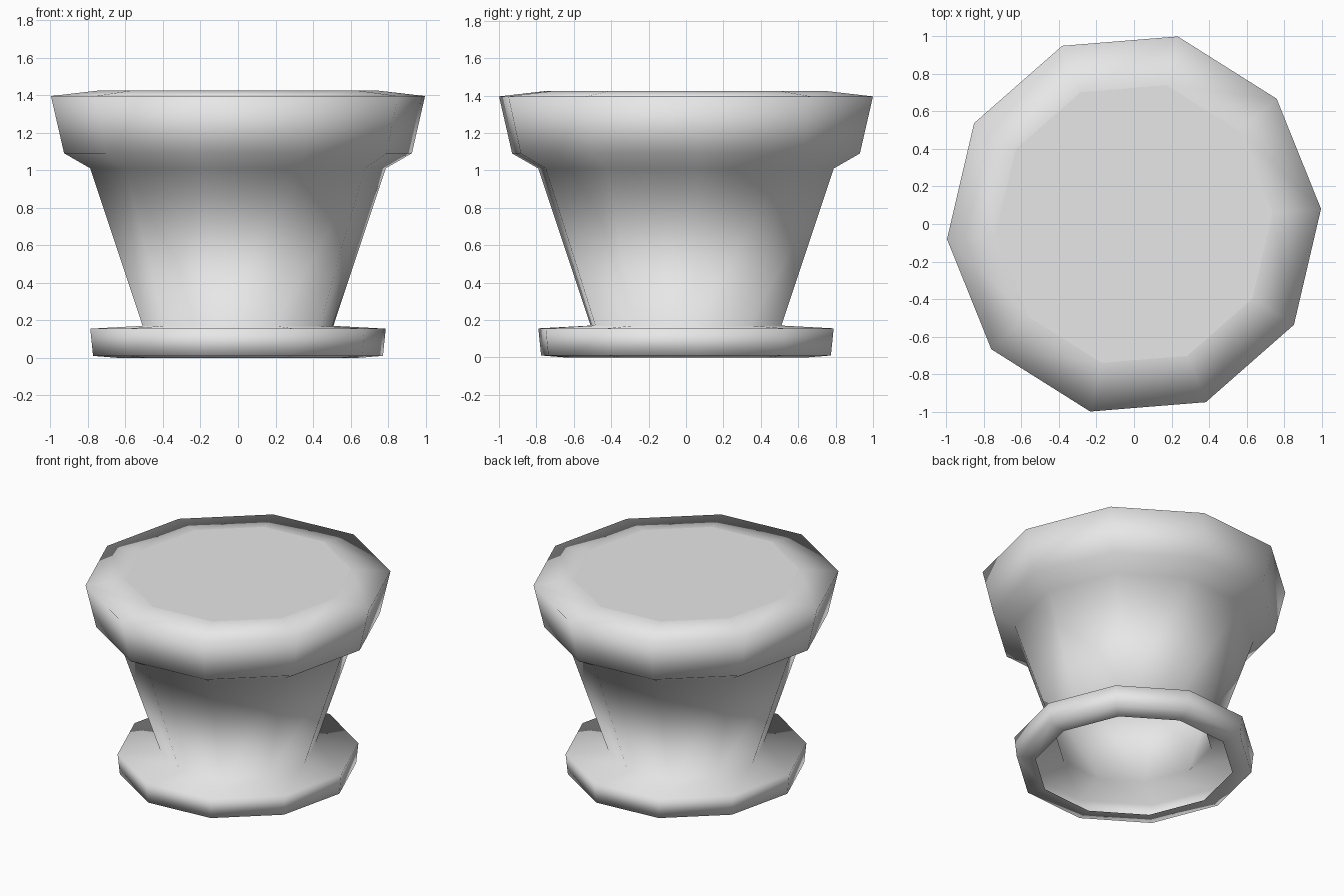
import bpy
import bmesh
from math import cos, sin, radians, tau

cube = bpy.data.objects.get("Cube")
if cube:
    bpy.data.objects.remove(cube, do_unlink=True)

SIDES = 10
TURN = radians(4.5)
STRETCH_Y = 1.028

clay = bpy.data.materials.new("light_grey_clay")
clay.use_nodes = True
clay.diffuse_color = (0.8, 0.8, 0.8, 1)
clay.node_tree.nodes["Principled BSDF"].inputs["Base Color"].default_value = (0.8, 0.8, 0.8, 1)


def ring(bm, radius, z):
    """One ten-sided ring of vertices."""
    angles = [TURN + tau * i / SIDES for i in range(SIDES)]
    return [bm.verts.new((radius * cos(a), radius * STRETCH_Y * sin(a), z)) for a in angles]


def finish(bm, name, smooth):
    mesh = bpy.data.meshes.new(name)
    for face in bm.faces:
        face.smooth = smooth
    bm.to_mesh(mesh)
    bm.free()
    mesh.materials.append(clay)
    obj = bpy.data.objects.new(name, mesh)
    bpy.context.collection.objects.link(obj)
    return obj


# Pot and saucer: one smooth shell, open underneath, from bottom lip to rim
profile = [
    (0.65, 0.0), (0.775, 0.01), (0.79, 0.155),   # saucer lip and side
    (0.51, 0.17), (0.79, 1.01),                  # tapered body
    (0.93, 1.09), (1.0, 1.395), (0.74, 1.425),   # collar and rim
]
bm = bmesh.new()
rings = [ring(bm, r, z) for r, z in profile]
for low, high in zip(rings, rings[1:]):
    for i in range(SIDES):
        j = (i + 1) % SIDES
        bm.faces.new((low[i], low[j], high[j], high[i]))
finish(bm, "pot_and_saucer", True)

# Flat filling that closes the top of the pot
bm = bmesh.new()
bm.faces.new(ring(bm, *profile[-1]))
finish(bm, "pot_filling", False)
